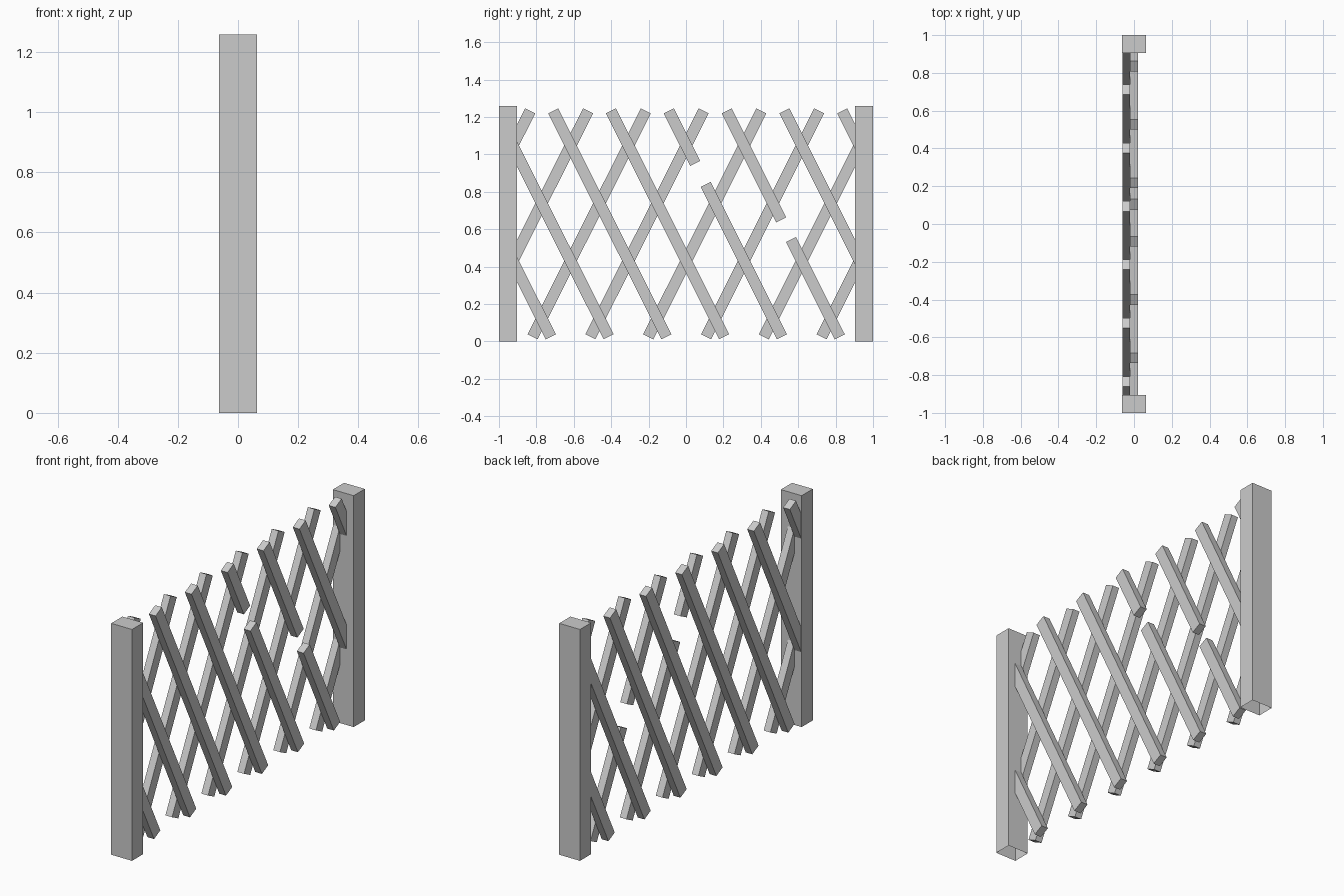
import bpy, bmesh
from mathutils import Vector

if "Cube" in bpy.data.objects:
    bpy.data.objects.remove(bpy.data.objects["Cube"])

H = 1.258            # post height
POST_X = 0.0625      # half depth of a post
INNER = 0.904        # inner face of the posts
W, T = 0.06, 0.04    # slat width and thickness
PITCH = 0.309        # spacing between slats
RUN = 0.605          # sideways travel of one slat
Z0, Z1 = 0.025, 1.233


def finish(bm, name):
    bmesh.ops.recalc_face_normals(bm, faces=bm.faces[:])
    me = bpy.data.meshes.new(name)
    bm.to_mesh(me)
    bm.free()
    ob = bpy.data.objects.new(name, me)
    bpy.context.collection.objects.link(ob)


def box(x0, x1, corners):
    """Extrude a four-sided outline in the y/z plane from x0 to x1."""
    bm = bmesh.new()
    a = [bm.verts.new((x0, y, z)) for y, z in corners]
    b = [bm.verts.new((x1, y, z)) for y, z in corners]
    bm.faces.new(a)
    bm.faces.new(b)
    for i in range(4):
        j = (i + 1) % 4
        bm.faces.new((a[i], a[j], b[j], b[i]))
    return bm


def post(name, y0, y1):
    bm = box(-POST_X, POST_X, [(y0, 0), (y1, 0), (y1, H), (y0, H)])
    # underside is open
    under = [f for f in bm.faces if all(v.co.z < 0.001 for v in f.verts)]
    bmesh.ops.delete(bm, geom=under, context='FACES_ONLY')
    finish(bm, name)


def slat(name, x0, y_bottom, y_top, z_from=Z0, z_to=Z1):
    """Slanted slat, trimmed where it meets the posts."""
    def at(z):
        return Vector((y_bottom + (y_top - y_bottom) * (z - Z0) / (Z1 - Z0), z))
    p, q = at(z_from), at(z_to)
    d = (q - p).normalized()
    n = Vector((d.y, -d.x)) * W / 2
    bm = box(x0, x0 + T, [p - n, p + n, q + n, q - n])
    for s in (-1, 1):
        geom = bm.verts[:] + bm.edges[:] + bm.faces[:]
        cut = bmesh.ops.bisect_plane(bm, geom=geom, plane_co=(0, s * INNER, 0),
                                     plane_no=(0, s, 0), clear_outer=True)
        edges = [e for e in cut['geom_cut'] if isinstance(e, bmesh.types.BMEdge)]
        if edges:
            bmesh.ops.holes_fill(bm, edges=edges)
    finish(bm, name)


# end posts
post("left_post", -1.0, -INNER)
post("right_post", INNER, 1.0)

# back layer, leaning towards +y
for k in range(-2, 6):
    yb = -0.82 + PITCH * k
    slat(f"back_slat_{k + 3}", -0.06, yb, yb + RUN)

# front layer, leaning towards -y, two slats broken
breaks = {2: (0.84, 0.952), 3: (0.545, 0.65)}
for k in range(-2, 6):
    yt = -0.71 + PITCH * k
    name = f"front_slat_{k + 3}"
    if k in breaks:
        low, high = breaks[k]
        slat(name + "_lower", -0.02, yt + RUN, yt, z_to=low)
        slat(name + "_upper", -0.02, yt + RUN, yt, z_from=high)
    else:
        slat(name, -0.02, yt + RUN, yt)
